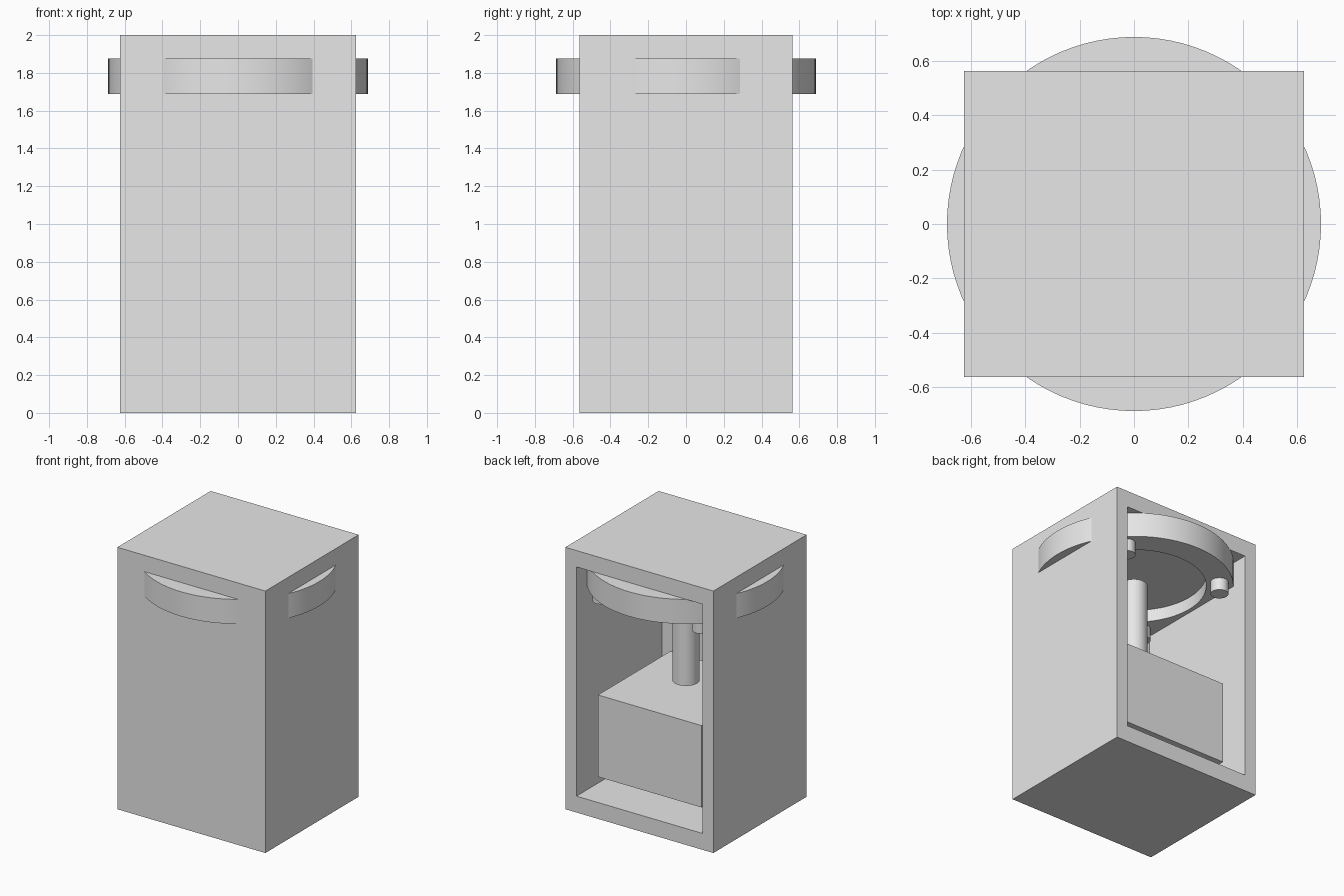
import bpy
import bmesh
import math
from mathutils import Matrix, Vector

U = 0.0625  # design grid step

old = bpy.data.objects.get("Cube")
if old:
    bpy.data.objects.remove(old, do_unlink=True)

grey = bpy.data.materials.new("plain_grey")
grey.use_nodes = True
colour = (0.8, 0.8, 0.8, 1)
grey.diffuse_color = colour
grey.node_tree.nodes["Principled BSDF"].inputs["Base Color"].default_value = colour


def finish(bm, name, smooth=False):
    bmesh.ops.recalc_face_normals(bm, faces=bm.faces)
    mesh = bpy.data.meshes.new(name)
    bm.to_mesh(mesh)
    bm.free()
    mesh.materials.append(grey)
    obj = bpy.data.objects.new(name, mesh)
    bpy.context.collection.objects.link(obj)
    if smooth:
        bpy.ops.object.select_all(action="DESELECT")
        obj.select_set(True)
        bpy.context.view_layer.objects.active = obj
        bpy.ops.object.shade_smooth_by_angle(angle=math.radians(35))
    return obj


def box(size, z0):
    bm = bmesh.new()
    centre = Matrix.Translation((0, 0, z0 + size[2] / 2))
    bmesh.ops.create_cube(bm, size=1, matrix=centre @ Matrix.Diagonal((*size, 1)))
    return bm


def cylinder(radius, z0, z1, x=0, y=0, sides=48):
    bm = bmesh.new()
    bmesh.ops.create_cone(bm, cap_ends=True, segments=sides, radius1=radius,
                          radius2=radius, depth=z1 - z0,
                          matrix=Matrix.Translation((x, y, (z0 + z1) / 2)))
    return bm


def recess(bm, direction, scale, push):
    """Inset the face looking along direction, then push it into the body."""
    bm.normal_update()
    face = max(bm.faces, key=lambda f: f.normal.dot(direction) * f.calc_area())
    centre = face.calc_center_median()
    face = bmesh.ops.extrude_discrete_faces(bm, faces=[face])["faces"][0]
    bmesh.ops.scale(bm, vec=scale, space=Matrix.Translation(-centre), verts=face.verts)
    face = bmesh.ops.extrude_discrete_faces(bm, faces=[face])["faces"][0]
    bmesh.ops.translate(bm, vec=direction * -push, verts=face.verts)


# Housing, hollowed from the back
housing = box((20 * U, 18 * U, 32 * U), 0)
recess(housing, Vector((0, 1, 0)), (17 / 20, 1, 28 / 32), 16.5 * U)
finish(housing, "housing")

# Turntable disc with a round recess underneath
disc = cylinder(11 * U, 27 * U, 30 * U, sides=96)
recess(disc, Vector((0, 0, -1)), (8 / 11, 8 / 11, 1), 1.5 * U)
finish(disc, "turntable_disc", True)

# Four pegs under the rim
offset = 9.5 * U * math.sqrt(0.5)
for side, sx in (("left", 1), ("right", -1)):
    for end, sy in (("front", -1), ("back", 1)):
        peg = cylinder(U, 25.5 * U, 27 * U, sx * offset, sy * offset, 32)
        finish(peg, f"peg_{end}_{side}", True)

# Central shaft and the block below it
finish(cylinder(1.5 * U, 15 * U, 27 * U), "central_shaft", True)
finish(box((14 * U, 14 * U, 10 * U), 4 * U), "base_block")
